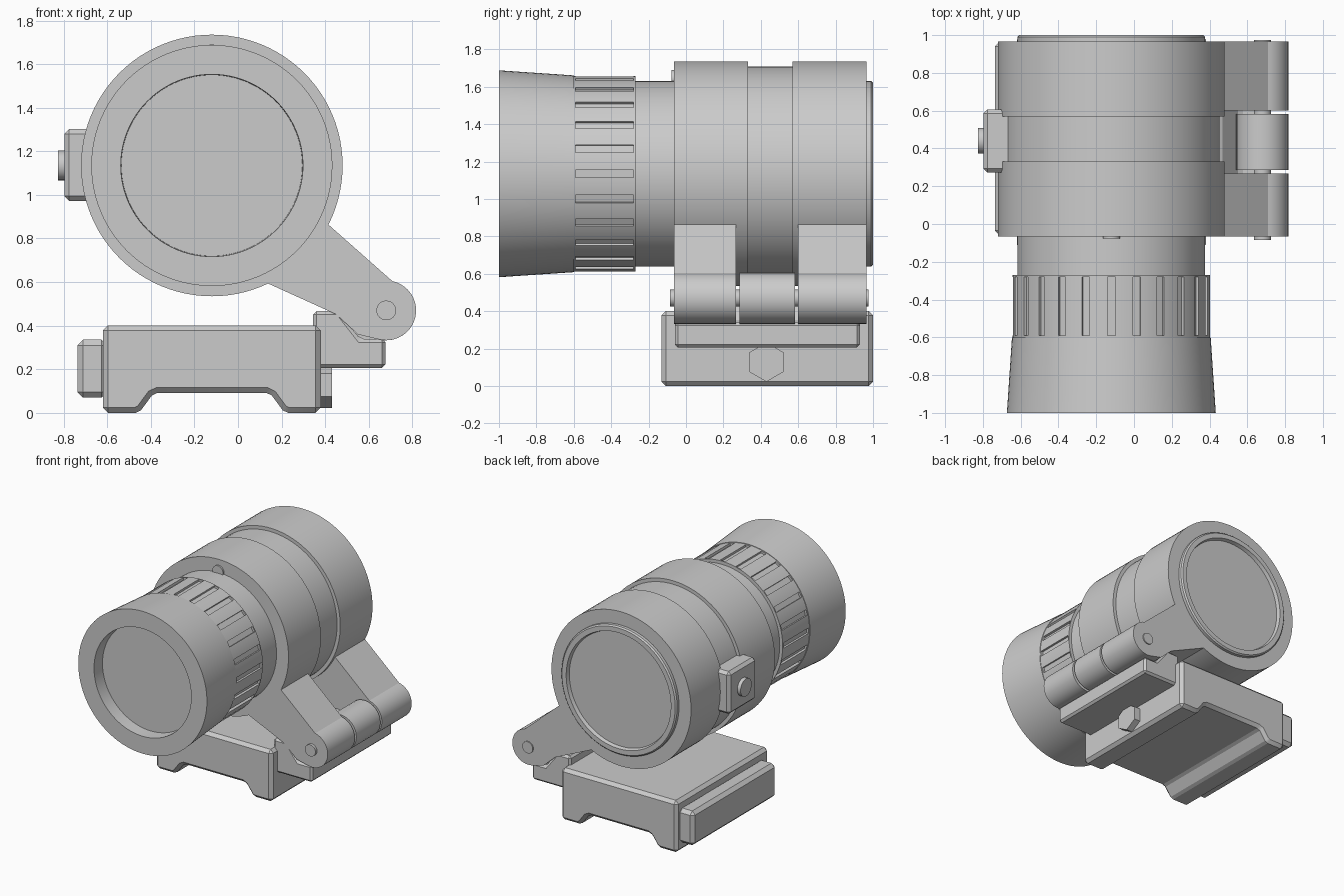
import bpy, bmesh, math
from mathutils import Matrix, Vector

if "Cube" in bpy.data.objects:
    bpy.data.objects.remove(bpy.data.objects["Cube"])

AX, AZ = -0.12, 1.135          # optical axis position
HX, HZ, HR = 0.68, 0.47, 0.137  # hinge centre and radius

grey = bpy.data.materials.new("matt grey")
grey.diffuse_color = (0.6, 0.6, 0.6, 1)
grey.use_nodes = True
grey.node_tree.nodes["Principled BSDF"].inputs["Base Color"].default_value = grey.diffuse_color


def finish(name, bm, bevel=0.0, segments=1, cutter=None):
    """Turn a bmesh into a shaded object with optional cut and chamfer."""
    bmesh.ops.recalc_face_normals(bm, faces=bm.faces)
    me = bpy.data.meshes.new(name)
    bm.to_mesh(me)
    bm.free()
    ob = bpy.data.objects.new(name, me)
    bpy.context.collection.objects.link(ob)
    me.materials.append(grey)
    bpy.ops.object.select_all(action='DESELECT')
    ob.select_set(True)
    bpy.context.view_layer.objects.active = ob
    if cutter:
        m = ob.modifiers.new("slots", 'BOOLEAN')
        m.operation, m.solver, m.object = 'DIFFERENCE', 'EXACT', cutter
        bpy.ops.object.modifier_apply(modifier=m.name)
    if bevel:
        m = ob.modifiers.new("chamfer", 'BEVEL')
        m.width, m.segments, m.limit_method = bevel, segments, 'ANGLE'
        m.angle_limit = math.radians(30)
        bpy.ops.object.modifier_apply(modifier=m.name)
    bpy.ops.object.shade_smooth_by_angle(angle=math.radians(25))
    return ob


def lathe(name, profile, steps=96, cutter=None):
    """Revolve (y, radius) points about the optical axis; ends lie on the axis."""
    bm = bmesh.new()
    vs = [bm.verts.new((AX, y, AZ + r)) for y, r in profile]
    es = [bm.edges.new(p) for p in zip(vs, vs[1:])]
    bmesh.ops.spin(bm, geom=vs + es, cent=(AX, 0, AZ), axis=(0, 1, 0),
                   angle=math.tau, steps=steps, use_merge=True)
    bmesh.ops.remove_doubles(bm, verts=bm.verts, dist=1e-5)
    return finish(name, bm, cutter=cutter)


def prism(name, pts, y0, y1, bevel=0.0):
    """Extrude an (x, z) outline along y."""
    bm = bmesh.new()
    f = bm.faces.new([bm.verts.new((x, y0, z)) for x, z in pts])
    ext = bmesh.ops.extrude_face_region(bm, geom=[f])
    bmesh.ops.translate(bm, vec=(0, y1 - y0, 0),
                        verts=[v for v in ext['geom'] if isinstance(v, bmesh.types.BMVert)])
    return finish(name, bm, bevel)


def box(name, lo, hi, bevel=0.0):
    (x0, y0, z0), (x1, y1, z1) = lo, hi
    return prism(name, [(x0, z0), (x1, z0), (x1, z1), (x0, z1)], y0, y1, bevel)


def rod(name, start, end, r, sides=48, turn=0.0):
    """Cylinder between two points."""
    a, b = Vector(start), Vector(end)
    d = b - a
    bm = bmesh.new()
    bmesh.ops.create_cone(bm, cap_ends=True, segments=sides, radius1=r, radius2=r, depth=d.length)
    rot = d.to_track_quat('Z', 'Y').to_matrix().to_4x4()
    bmesh.ops.transform(bm, verts=bm.verts, matrix=Matrix.Translation((a + b) / 2)
                        @ rot @ Matrix.Rotation(turn, 4, 'Z'))
    return finish(name, bm)


def arc(a0, a1, n=24):
    """Points of the hinge circle between two angles in degrees."""
    return [(HX + HR * math.cos(math.radians(a0 + (a1 - a0) * i / n)),
             HZ + HR * math.sin(math.radians(a0 + (a1 - a0) * i / n))) for i in range(n + 1)]


# Eyepiece: flared cup with a recessed lens
lathe("eyepiece_cup", [(-0.9, 0), (-0.9, 0.415), (-1, 0.418), (-1, 0.553), (-0.6, 0.526), (-0.6, 0)])

# Grip ring with 24 slots
bm = bmesh.new()
for i in range(24):
    bmesh.ops.create_cube(bm, size=1, matrix=Matrix.Translation((AX, -0.435, AZ))
                          @ Matrix.Rotation(math.tau * i / 24, 4, 'Y')
                          @ Matrix.Translation((0.555, 0, 0))
                          @ Matrix.Diagonal((0.1, 0.31, 0.042, 1)))
slots = finish("slot_cutter", bm)
slots.hide_render = True
slots.hide_set(True)
lathe("grip_ring", [(-0.602, 0), (-0.602, 0.522), (-0.27, 0.522), (-0.27, 0)], cutter=slots)

# Main tube, including the recessed rear lens
lathe("main_tube", [(-0.3, 0), (-0.3, 0.497), (0.99, 0.497), (1, 0.487), (1, 0.45),
                    (0.972, 0.442), (0.972, 0)])

# Clamping rings with the narrower band between them
lathe("clamp_rings", [(-0.065, 0), (-0.065, 0.6), (0.332, 0.6), (0.332, 0.573),
                      (0.57, 0.573), (0.57, 0.6), (0.966, 0.6), (0.966, 0)])
rod("ring_dot", (AX, -0.078, AZ + 0.51), (AX, -0.05, AZ + 0.51), 0.045)

# Side clamp block and its button
box("side_block", (-0.797, 0.272, 0.972), (-0.6, 0.607, 1.302), 0.022)
rod("side_button", (-0.825, 0.44, AZ), (-0.75, 0.44, AZ), 0.068)

# Hinge arms reaching down from the rings
arm = [(0.2, 0.8), (0.13, 0.597), (0.45, 0.452), (0.55, 0.36)] + arc(-105, 78) + [(0.41, 0.868)]
prism("front_arm", arm, -0.065, 0.267)
prism("rear_arm", arm, 0.6, 0.966)

# Fixed hinge knuckle, bracket and pin
prism("centre_knuckle", [(0.54, 0.3)] + arc(-90, 180), 0.287, 0.582)
rod("hinge_pin", (HX, -0.085, HZ), (HX, 0.975, HZ), 0.045)
prism("hinge_bracket", [(0.345, 0.207), (0.676, 0.207), (0.676, 0.34), (0.56, 0.34),
                        (0.46, 0.468), (0.345, 0.468)], -0.06, 0.93, 0.016)

# Rail base with a channel underneath
prism("rail_base", [(-0.62, 0), (-0.47, 0), (-0.445, 0.012), (-0.395, 0.08), (-0.37, 0.092),
                    (0.13, 0.092), (0.155, 0.08), (0.205, 0.012), (0.23, 0),
                    (0.38, 0), (0.38, 0.402), (-0.62, 0.402)], -0.132, 1.0, 0.024)
box("rail_clamp", (-0.737, -0.06, 0.07), (-0.6, 0.965, 0.336), 0.026)
rod("hex_nut", (0.3, 0.43, 0.128), (0.432, 0.43, 0.128), 0.105, 6, math.radians(0))
